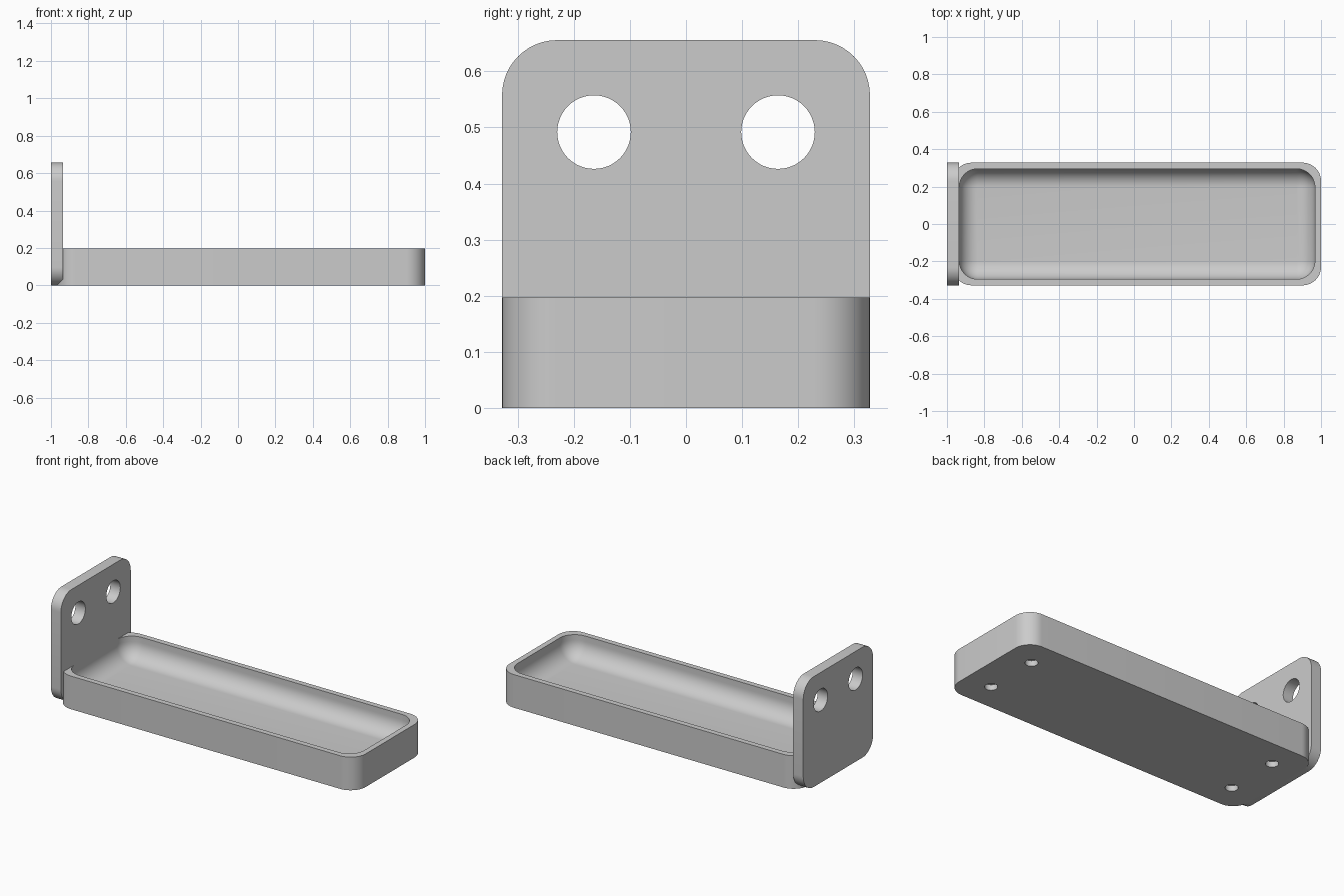
import bpy, bmesh, math

U = 2 / 61          # one design unit; the bracket is 61 units long
STEPS = 12          # segments per rounded corner

cube = bpy.data.objects.get("Cube")
if cube:
    bpy.data.objects.remove(cube, do_unlink=True)

grey = bpy.data.materials.new("light grey plastic")
grey.use_nodes = True
grey.diffuse_color = (0.6, 0.6, 0.6, 1)
grey.node_tree.nodes["Principled BSDF"].inputs["Base Color"].default_value = (0.6, 0.6, 0.6, 1)


def rounded_loop(x0, x1, half, r):
    """Corner-rounded rectangle from x0 to x1 and -half to half."""
    points = []
    corners = [(x1 - r, half - r), (x0 + r, half - r), (x0 + r, r - half), (x1 - r, r - half)]
    for i, (cx, cy) in enumerate(corners):
        for k in range(STEPS + 1):
            a = math.pi / 2 * (i + k / STEPS)
            points.append((cx + r * math.cos(a), cy + r * math.sin(a)))
    return points


def loft(name, rings):
    """Skin a stack of matching rings and cap both ends."""
    bm = bmesh.new()
    loops = [[bm.verts.new([c * U for c in p]) for p in ring] for ring in rings]
    n = len(loops[0])
    for low, high in zip(loops, loops[1:]):
        for i in range(n):
            j = (i + 1) % n
            bm.faces.new((low[i], low[j], high[j], high[i]))
    bm.faces.new(loops[0][::-1])
    bm.faces.new(loops[-1])
    bmesh.ops.remove_doubles(bm, verts=bm.verts, dist=1e-5)
    bmesh.ops.recalc_face_normals(bm, faces=bm.faces)
    mesh = bpy.data.meshes.new(name)
    bm.to_mesh(mesh)
    bm.free()
    mesh.materials.append(grey)
    obj = bpy.data.objects.new(name, mesh)
    bpy.context.collection.objects.link(obj)
    return obj


def drill(target, centres, radius, depth, along_x=False):
    """Cut round holes into the target, then discard the cutters."""
    for c in centres:
        rot = (0, math.pi / 2, 0) if along_x else (0, 0, 0)
        bpy.ops.mesh.primitive_cylinder_add(vertices=48, radius=radius * U, depth=depth * U,
                                            location=[v * U for v in c], rotation=rot)
        cutter = bpy.context.object
        cutter.hide_render = True
        cutter.data.materials.append(grey)
        mod = target.modifiers.new("hole", 'BOOLEAN')
        mod.operation, mod.solver, mod.object = 'DIFFERENCE', 'EXACT', cutter
        bpy.context.view_layer.objects.active = target
        bpy.ops.object.modifier_apply(modifier=mod.name)
        bpy.data.objects.remove(cutter, do_unlink=True)


def finish(obj):
    bpy.ops.object.select_all(action='DESELECT')
    obj.select_set(True)
    bpy.context.view_layer.objects.active = obj
    bpy.ops.object.shade_smooth_by_angle(angle=math.radians(30))


# Tray: outer wall, flat rim, then a cavity with a rounded bottom edge
LEFT, RIGHT, HALF, FILLET = -29.5, 30.5, 10, 3
TOP, FLOOR = 6, 2
outer = rounded_loop(LEFT, RIGHT, HALF, 3)
rings = [[(x, y, z) for x, y in outer] for z in (0, TOP)]
rings.append([(x, y, TOP) for x, y in rounded_loop(LEFT + 1, RIGHT - 1, HALF - 1, FILLET)])
for k in range(STEPS + 1):
    a = math.pi / 2 * k / STEPS
    inset = 1 + FILLET * (1 - math.cos(a))
    z = FLOOR + FILLET * (1 - math.sin(a))
    loop = rounded_loop(LEFT + inset, RIGHT - inset, HALF - inset, FILLET * math.cos(a))
    rings.append([(x, y, z) for x, y in loop])
tray = loft("tray", rings)

# Four shallow sockets under the tray
drill(tray, [(x, y, 0) for x in (LEFT + 5, RIGHT - 5) for y in (-5, 5)], 1.05, 2)
finish(tray)

# Upright mounting plate with two screw holes
profile = rounded_loop(0, 20, 10, 3)
plate = loft("mounting_plate", [[(x, y, z) for z, y in profile] for x in (-30.5, -28.5)])
drill(plate, [(-29.5, y, 15) for y in (-5, 5)], 2, 6, along_x=True)
finish(plate)
